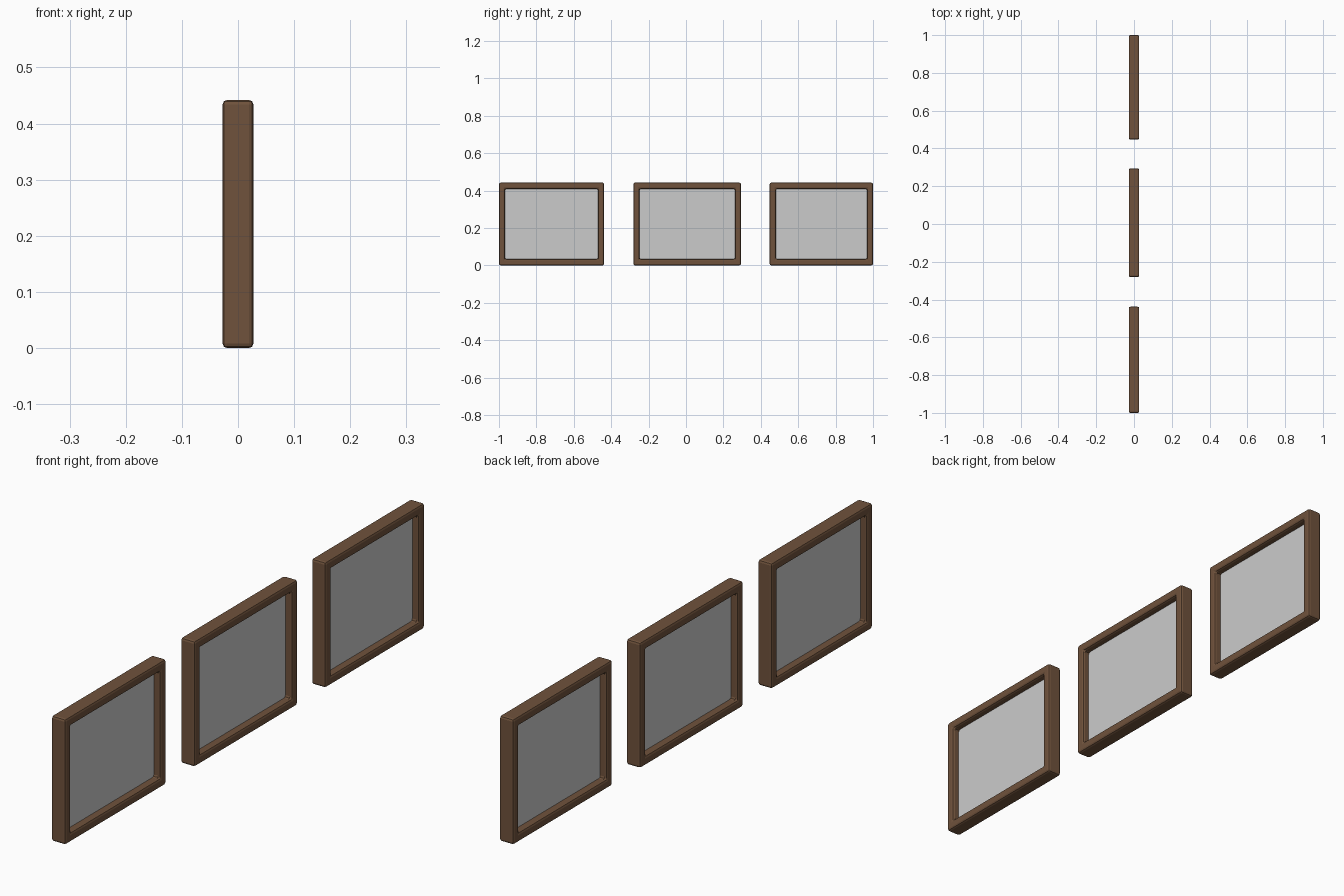
import bpy, bmesh

if "Cube" in bpy.data.objects:
    bpy.data.objects.remove(bpy.data.objects["Cube"])

HEIGHT = 0.442
HALF_DEPTH = 0.0275
BORDER = 0.033

wood = bpy.data.materials.new("brown_wood")
wood.diffuse_color = (0.16, 0.085, 0.045, 1)
wood.use_nodes = True
wood.node_tree.nodes["Principled BSDF"].inputs["Base Color"].default_value = wood.diffuse_color


def add_object(name, bm):
    bmesh.ops.recalc_face_normals(bm, faces=bm.faces)
    mesh = bpy.data.meshes.new(name)
    bm.to_mesh(mesh)
    bm.free()
    obj = bpy.data.objects.new(name, mesh)
    bpy.context.collection.objects.link(obj)
    return obj


def rectangle(bm, x, y0, y1, inset):
    a, b = y0 + inset, y1 - inset
    c, d = inset, HEIGHT - inset
    return [bm.verts.new((x, y, z)) for y, z in ((a, c), (b, c), (b, d), (a, d))]


def window_frame(name, y0, y1):
    # closed ring: outer and inner rectangles on both faces
    bm = bmesh.new()
    loops = [rectangle(bm, x, y0, y1, inset) for x, inset in
             ((-HALF_DEPTH, 0), (HALF_DEPTH, 0), (HALF_DEPTH, BORDER), (-HALF_DEPTH, BORDER))]
    for i in range(4):
        p, q = loops[i], loops[(i + 1) % 4]
        for k in range(4):
            n = (k + 1) % 4
            bm.faces.new((p[k], p[n], q[n], q[k]))
    obj = add_object(name, bm)
    obj.data.materials.append(wood)
    # softened edges
    bevel = obj.modifiers.new("soft_edges", 'BEVEL')
    bevel.width = 0.008
    bevel.segments = 2
    bevel.limit_method = 'ANGLE'


def window_pane(name, y0, y1):
    # thin sheet held in the middle of the frame
    bm = bmesh.new()
    bmesh.ops.create_cube(bm, size=1)
    inset = BORDER - 0.004
    bmesh.ops.scale(bm, verts=bm.verts,
                    vec=(0.004, y1 - y0 - 2 * inset, HEIGHT - 2 * inset))
    bmesh.ops.translate(bm, verts=bm.verts, vec=(0, (y0 + y1) / 2, HEIGHT / 2))
    add_object(name, bm)


# three frames in a row
for label, y0, y1 in (("left", -1.0, -0.438),
                      ("middle", -0.281, 0.294),
                      ("right", 0.447, 1.0)):
    window_frame(label + "_frame", y0, y1)
    window_pane(label + "_pane", y0, y1)
